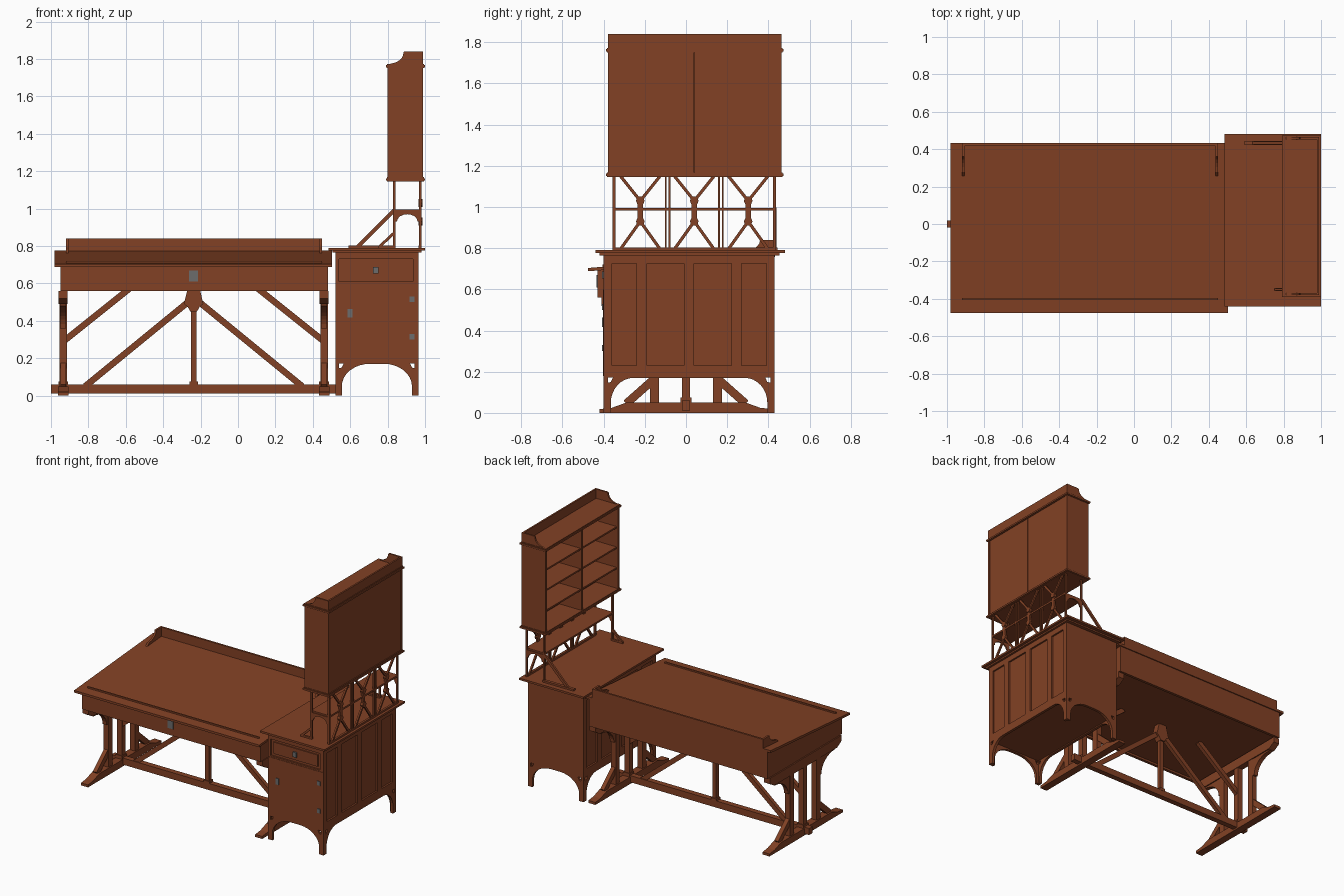
import bpy, bmesh, math
from mathutils import Matrix, Vector

if "Cube" in bpy.data.objects:
    bpy.data.objects.remove(bpy.data.objects["Cube"])


def material(name, rgb):
    m = bpy.data.materials.new(name)
    m.diffuse_color = (*rgb, 1)
    m.use_nodes = True
    m.node_tree.nodes["Principled BSDF"].inputs["Base Color"].default_value = m.diffuse_color
    return m


WOOD = material("red_brown_wood", (0.225, 0.053, 0.018))
METAL = material("grey_metal", (0.15, 0.15, 0.15))


def plate(name, outline, axis, a0, a1, holes=(), mat=WOOD):
    """Flat outline with holes, extruded along an axis (x: y,z  y: x,z  z: x,y)."""
    cu = bpy.data.curves.new(name, 'CURVE')
    cu.dimensions, cu.fill_mode = '2D', 'BOTH'
    cu.extrude = abs(a1 - a0) / 2
    for ring in [outline, *holes]:
        s = cu.splines.new('POLY')
        s.points.add(len(ring) - 1)
        for p, (u, v) in zip(s.points, ring):
            p.co = (u, v, 0, 1)
        s.use_cyclic_u = True
    tmp = bpy.data.objects.new(name + "_tmp", cu)
    bpy.context.collection.objects.link(tmp)
    dg = bpy.context.evaluated_depsgraph_get()
    me = bpy.data.meshes.new_from_object(tmp.evaluated_get(dg))
    bpy.data.objects.remove(tmp)
    mid = (a0 + a1) / 2
    rows = {'x': ((0, 0, 1, mid), (1, 0, 0, 0), (0, 1, 0, 0)),
            'y': ((1, 0, 0, 0), (0, 0, -1, mid), (0, 1, 0, 0)),
            'z': ((1, 0, 0, 0), (0, 1, 0, 0), (0, 0, 1, mid))}[axis]
    me.transform(Matrix((*rows, (0, 0, 0, 1))))
    bm = bmesh.new()
    bm.from_mesh(me)
    bmesh.ops.remove_doubles(bm, verts=bm.verts, dist=1e-5)
    bmesh.ops.recalc_face_normals(bm, faces=bm.faces)
    for f in bm.faces:
        f.smooth = False
    bm.to_mesh(me)
    bm.free()
    me.materials.clear()
    me.materials.append(mat)
    ob = bpy.data.objects.new(name, me)
    bpy.context.collection.objects.link(ob)
    return ob


def rect(u0, u1, v0, v1):
    return [(u0, v0), (u1, v0), (u1, v1), (u0, v1)]


def box(name, x0, x1, y0, y1, z0, z1, mat=WOOD):
    return plate(name, rect(x0, x1, y0, y1), 'z', z0, z1, mat=mat)


def bar(name, p, q, w, axis, a0, a1):
    p, q = Vector(p), Vector(q)
    d = (q - p).normalized() * w / 2
    n = Vector((-d.y, d.x))
    return plate(name, [tuple(v) for v in (p + n, q + n, q - n, p - n)], axis, a0, a1)


def arc(cu, cv, ru, rv, t0, t1, n=8):
    return [(cu + ru * math.cos(math.radians(t0 + (t1 - t0) * i / n)),
             cv + rv * math.sin(math.radians(t0 + (t1 - t0) * i / n))) for i in range(n + 1)]


def arched(a, b, leg, rx, top=0.77):
    """Panel standing on two legs with rounded corners between them."""
    return ([(a, 0), (a + leg, 0)] + arc(a + leg + rx, 0.05, rx, 0.12, 180, 90)
            + arc(b - leg - rx, 0.05, rx, 0.12, 90, 0) + [(b - leg, 0), (b, 0), (b, top), (a, top)])


def spandrels(a, b):
    return [[(a + .015, .145), (a + .035, .15), (a + .045, .172), (a + .015, .172)],
            [(b - .015, .145), (b - .035, .15), (b - .045, .172), (b - .015, .172)]]


# ---- Sloping desk ----
box("desk_front_apron", -.95, .48, -.43, -.41, .56, .695)
box("desk_back_apron", -.95, .48, .405, .425, .56, .762)
for x in (-.95, .46):
    plate("desk_side_apron", [(-.43, .56), (.425, .56), (.425, .762), (-.43, .694)], 'x', x, x + .02)
box("desk_bottom", -.94, .47, -.42, .41, .575, .585)
plate("desk_top", [(-.475, .688), (-.475, .704), (.432, .775), (.432, .758)], 'x', -.98, .503)
plate("pencil_ledge", [(-.405, .705), (-.405, .72), (-.395, .72), (-.395, .705)], 'x', -.92, .45)
box("desk_gallery_back", -.92, .45, .418, .432, .765, .84)
for x in (-.92, .436):
    plate("desk_gallery_cheek", [(.25, .755), (.43, .765), (.43, .84), (.38, .84)]
          + arc(.26, .84, .1, .06, 0, -80, 5), 'x', x, x + .014)
box("desk_lock_plate", -.262, -.215, -.434, -.43, .61, .67, METAL)

# ---- Trestle ends ----
for x in (-.955, .44):
    x1 = x + .04
    plate("trestle_foot", [(-.42, 0), (-.42, .018), (-.36, .025), (-.29, .05), (.29, .05),
                           (.36, .025), (.42, .018), (.42, 0)], 'x', x - .008, x1 + .008)
    plate("trestle_head", [(-.36, .49), (-.41, .52), (-.41, .56), (.41, .56), (.41, .52), (.36, .49)],
          'x', x - .004, x1 + .004)
    box("trestle_middle_post", x, x1, -.02, .02, .05, .5)
    box("trestle_middle_post_base", x - .006, x1 + .006, -.026, .026, .05, .075)
    for s in (-1, 1):
        box("trestle_post", x, x1, *sorted((s * .13, s * .175)), .05, .5)
        bar("trestle_foot_brace", (s * .29, .045), (s * .16, .16), .04, 'x', x + .005, x1 - .005)
        plate("trestle_head_bracket", [(s * .17, .5), (s * .17, .36)]
              + [(s * u, v) for u, v in arc(.34, .36, .15, .12, 180, 90)] + [(s * .34, .5)],
              'x', x + .004, x1 - .004)

# ---- Long stretcher with braces ----
box("stretcher", -1.0, .55, -.02, .02, .012, .06)
box("stretcher_post", -.252, -.222, -.015, .015, .06, .5)
box("stretcher_post_base", -.26, -.214, -.022, .022, .055, .075)
plate("stretcher_hub", [(-.255, .45), (-.219, .45), (-.205, .475), (-.185, .49), (-.195, .53), (-.205, .575),
                        (-.269, .575), (-.279, .53), (-.289, .49), (-.269, .475)], 'y', -.025, .025)
for s in (-1, 1):
    c = -.237
    bar("lower_brace", (c + s * .03, .5), (c + s * .58, .05), .034, 'y', -.014, .014)
    bar("upper_brace", (c + s * .69, .295), (c + s * .34, .575), .034, 'y', -.014, .014)

# ---- Side cabinet ----
A, B, C, D = .52, .965, -.40, .43
panels = [rect(-.36, -.24, .23, .725), rect(-.19, -.01, .23, .725),
          rect(.04, .22, .23, .725), rect(.27, .39, .23, .725)]
for x, inner in ((A, A + .012), (B - .02, B - .02)):
    plate("cabinet_side_frame", arched(C, D, .035, .11), 'x', x, x + .02, panels + spandrels(C, D))
    box("cabinet_side_panel", inner, inner + .008, C + .01, D - .01, .18, .76)
plate("cabinet_front", arched(A, B, .035, .15), 'y', C, C + .02,
      [rect(.54, .935, .61, .73)] + spandrels(A, B))
plate("cabinet_back", arched(A, B, .035, .15), 'y', D - .02, D, spandrels(A, B))
box("cabinet_floor", A + .01, B - .01, C + .01, D - .01, .178, .19)
box("cabinet_door", A + .008, B - .008, C - .003, C + .005, .18, .6)
box("drawer_front", .54, .935, C + .012, C + .02, .61, .73)
box("drawer_raised_panel", .56, .915, C + .004, C + .014, .628, .712)
box("cabinet_top_moulding", .505, .98, -.42, .455, .765, .778)
box("cabinet_top", .485, 1.0, -.44, .48, .776, .79)
for n, x, z, w, h in (("drawer_plate", .737, .67, .028, .035), ("door_lock_plate", .598, .44, .026, .045),
                      ("upper_hinge", .93, .515, .026, .03), ("lower_hinge", .93, .315, .026, .03)):
    box(n, x - w / 2, x + w / 2, C - .008, C + .006, z - h / 2, z + h / 2, METAL)

# ---- Open stand under the bookcase ----
M = .04  # bookcase centre in y
for s in (-1, 1):
    y = M + s * .39
    for x in (.828, .968):
        box("stand_post", x, x + .013, y - .007, y + .007, .79, 1.155)
    plate("shelf_end_arch", [(.835, .985), (.835, .93)] + arc(.905, .93, .055, .04, 180, 0)
          + [(.975, .93), (.975, .985)], 'y', y - .005, y + .005)
box("stand_shelf", .828, .982, M - .39, M + .39, .983, .996)
box("stand_bottom_rail", .966, .982, M - .39, M + .39, .79, .803)
box("long_brace_foot", .59, .84, .422, .444, .79, .803)
bar("long_brace", (.64, .795), (.835, .99), .02, 'y', .426, .44)
box("short_brace_foot", .75, .84, -.357, -.343, .79, .802)
bar("short_brace", (.755, .795), (.835, .87), .015, 'y', -.356, -.344)
for y in (M - .138, M - .12, M + .12, M + .138):
    box("lattice_upright", .969, .981, y - .004, y + .004, .79, 1.155)
for c in (M - .262, M, M + .262):
    box("lattice_core", .968, .982, c - .013, c + .013, .91, 1.05)
    for z in (.93, 1.03):
        plate("lattice_knot", [(c + u, z + v) for u, v in arc(0, 0, .021, .021, 0, 315, 7)], 'x', .964, .986)
    for s in (-1, 1):
        bar("lattice_brace", (c, 1.03), (c + s * .1, 1.155), .015, 'x', .969, .981)
        bar("lattice_brace", (c, .93), (c + s * .1, .79), .015, 'x', .969, .981)

# ---- Bookcase, open towards the desk ----
Y0, Y1 = M - .42, M + .425
for y in (Y0, Y1 - .016):
    box("bookcase_side", .80, .99, y, y + .016, 1.16, 1.76)
box("bookcase_divider", .802, .98, M - .008, M + .01, 1.16, 1.76)
for y0, y1 in ((Y0 + .004, M - .001), (M + .002, Y1 - .004)):
    box("bookcase_back", .978, .988, y0, y1, 1.16, 1.76)
for i in range(1, 4):
    z = 1.165 + .148 * i
    box("bookcase_shelf", .81, .98, Y0 + .01, Y1 - .01, z - .006, z + .006)
for n, z in (("base", 1.15), ("crown", 1.755)):
    box("bookcase_%s_board" % n, .796, .994, Y0 - .004, Y1 + .004, z - .004, z + .018)
    box("bookcase_%s_moulding" % n, .79, 1.0, Y0 - .009, Y1 + .009, z, z + .012)
box("bookcase_gallery_back", .978, .99, Y0, Y1, 1.765, 1.84)
for y in (Y0, Y1 - .012):
    plate("bookcase_gallery_cheek", [(.985, 1.77), (.985, 1.84), (.89, 1.84)]
          + arc(.81, 1.835, .075, .06, 0, -85, 6) + [(.81, 1.77)], 'y', y, y + .012)
